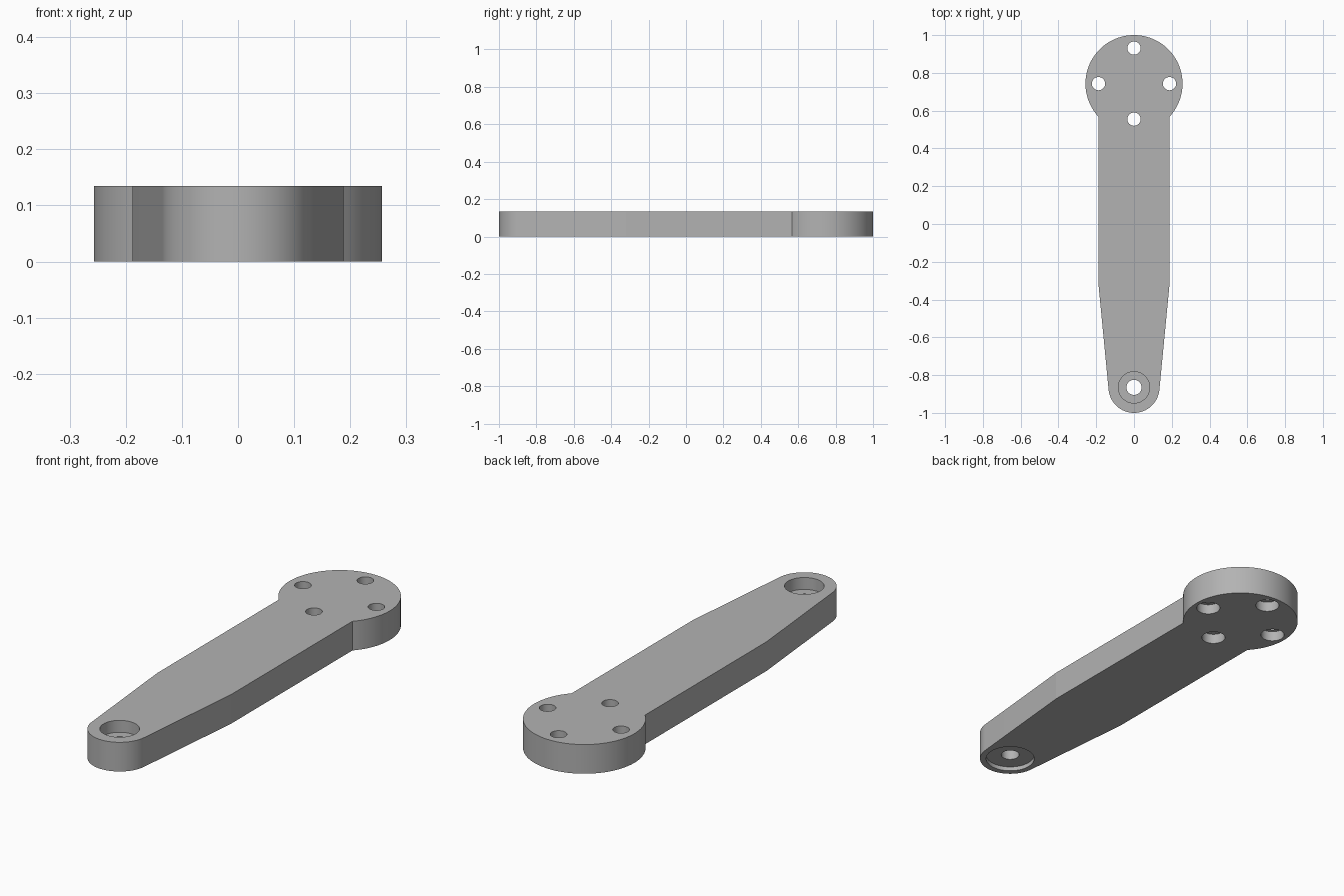
import bpy
import bmesh
from math import cos, sin, pi, sqrt, asin, atan2, radians

cube = bpy.data.objects.get("Cube")
if cube:
    bpy.data.objects.remove(cube, do_unlink=True)

HEIGHT = 0.135
HEAD_Y, HEAD_R = 0.743, 0.257
TIP_Y, TIP_R = -0.865, 0.135
HALF_W, TAPER_Y = 0.188, -0.32
SEGMENTS = 96

grey = bpy.data.materials.new("plain grey")
grey.use_nodes = True
colour = (0.45, 0.45, 0.45, 1)
grey.diffuse_color = colour
grey.node_tree.nodes["Principled BSDF"].inputs["Base Color"].default_value = colour


def arc(cy, r, start, end, steps):
    return [(r * cos(a), cy + r * sin(a))
            for a in (start + (end - start) * i / steps for i in range(steps + 1))]


def prism(name, outline, z0, z1):
    """Extrude a closed outline between two heights."""
    bm = bmesh.new()
    face = bm.faces.new([bm.verts.new((x, y, z0)) for x, y in outline])
    top = bmesh.ops.extrude_face_region(bm, geom=[face])["geom"]
    verts = [v for v in top if isinstance(v, bmesh.types.BMVert)]
    bmesh.ops.translate(bm, verts=verts, vec=(0, 0, z1 - z0))
    bmesh.ops.recalc_face_normals(bm, faces=bm.faces)
    mesh = bpy.data.meshes.new(name)
    bm.to_mesh(mesh)
    bm.free()
    mesh.materials.append(grey)
    obj = bpy.data.objects.new(name, mesh)
    bpy.context.collection.objects.link(obj)
    return obj


def bore(body, x, y, r, z0, z1):
    """Cut a vertical round hole and remove the cutter."""
    ring = [(x + px, y + py) for px, py in arc(0, r, 0, 2 * pi, SEGMENTS)[:-1]]
    cutter = prism("hole_cutter", ring, z0, z1)
    cutter.hide_render = True
    mod = body.modifiers.new("hole", 'BOOLEAN')
    mod.operation = 'DIFFERENCE'
    mod.solver = 'EXACT'
    mod.object = cutter
    bpy.context.view_layer.objects.active = body
    bpy.ops.object.modifier_apply(modifier=mod.name)
    bpy.data.objects.remove(cutter, do_unlink=True)


# Arm outline: round head, straight neck, taper tangent to the round tip
join = asin(HALF_W / HEAD_R) - pi / 2
dx, dy = HALF_W, TAPER_Y - TIP_Y
tangent = atan2(dy, dx) - (pi / 2 - asin(TIP_R / sqrt(dx * dx + dy * dy)))
outline = arc(HEAD_Y, HEAD_R, join, pi - join, SEGMENTS)
outline.append((-HALF_W, TAPER_Y))
outline += arc(TIP_Y, TIP_R, pi - tangent, 2 * pi + tangent, SEGMENTS // 2)
outline.append((HALF_W, TAPER_Y))
arm = prism("lever_arm", outline, 0, HEIGHT)

# Four head screw holes, counterbored from below
for i in range(4):
    x, y = HALF_W * cos(i * pi / 2), HEAD_Y + HALF_W * sin(i * pi / 2)
    bore(arm, x, y, 0.035, -0.1, 0.3)
    bore(arm, x, y, 0.052, -0.1, 0.047)

# Tip hole with a deep upper recess and a shallow lower one
bore(arm, 0, TIP_Y, 0.04, -0.1, 0.3)
bore(arm, 0, TIP_Y, 0.083, HEIGHT - 0.055, 0.3)
bore(arm, 0, TIP_Y, 0.108, -0.1, 0.02)

# Smooth round walls, crisp corners
bpy.ops.object.select_all(action='DESELECT')
arm.select_set(True)
bpy.context.view_layer.objects.active = arm
bpy.ops.object.shade_smooth_by_angle(angle=radians(5))
